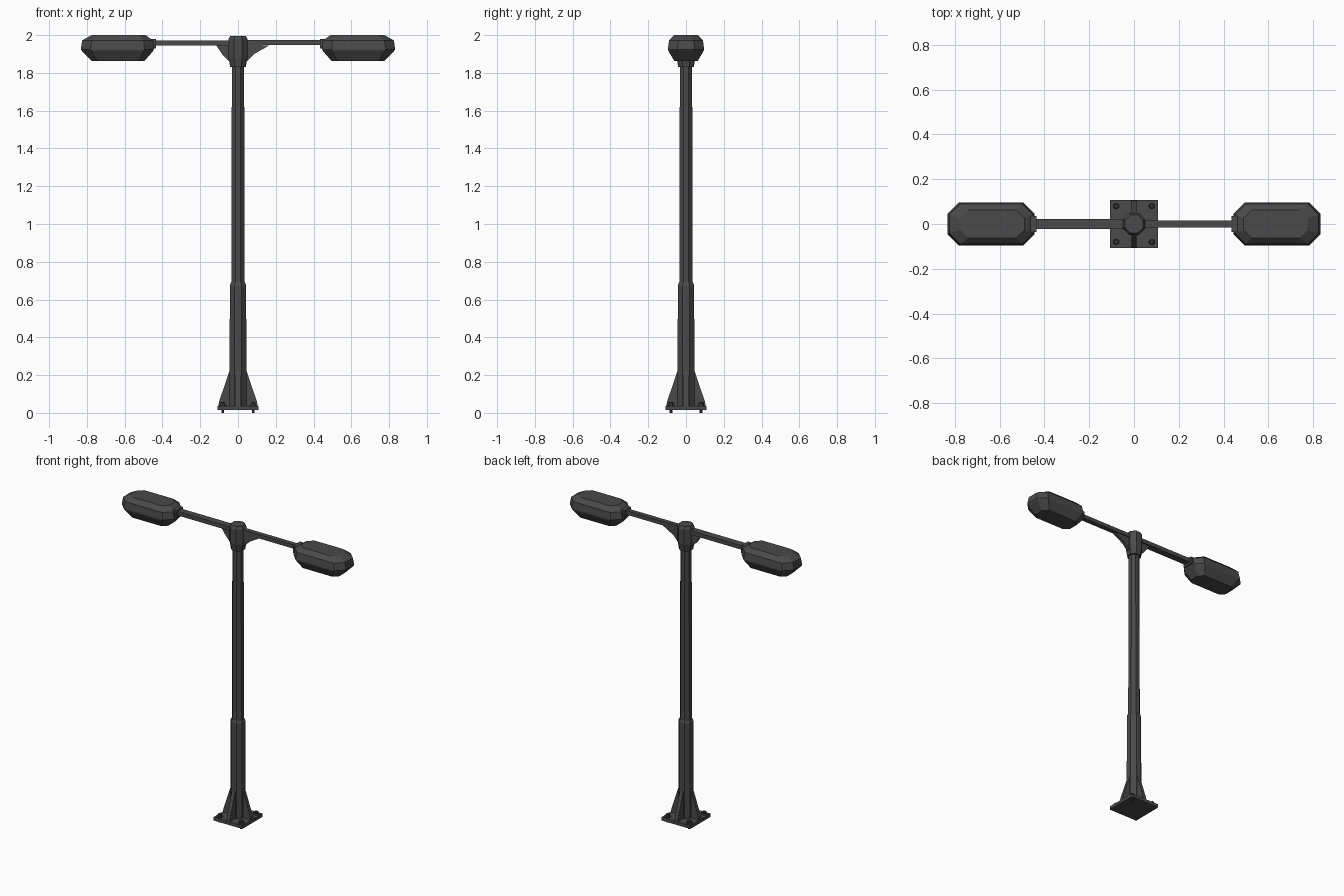
import bpy, bmesh
from math import cos, sin, pi, radians
from mathutils import Matrix, Vector

if "Cube" in bpy.data.objects:
    bpy.data.objects.remove(bpy.data.objects["Cube"])


def material(name, rgb):
    m = bpy.data.materials.new(name)
    m.use_nodes = True
    m.diffuse_color = (*rgb, 1)
    m.node_tree.nodes["Principled BSDF"].inputs["Base Color"].default_value = (*rgb, 1)
    return m


metal = material("dark grey metal", (0.068, 0.067, 0.07))
bolt_metal = material("darker bolt metal", (0.045, 0.045, 0.047))


def finish(name, bm, mat=metal):
    bmesh.ops.recalc_face_normals(bm, faces=bm.faces)
    mesh = bpy.data.meshes.new(name)
    bm.to_mesh(mesh)
    bm.free()
    mesh.materials.append(mat)
    ob = bpy.data.objects.new(name, mesh)
    bpy.context.collection.objects.link(ob)
    return ob


def loft(name, rings, mat=metal):
    """Skin a stack of equal-length point rings and cap both ends."""
    bm = bmesh.new()
    loops = [[bm.verts.new(p) for p in ring] for ring in rings]
    n = len(loops[0])
    for a, b in zip(loops, loops[1:]):
        for i in range(n):
            bm.faces.new((a[i], a[(i + 1) % n], b[(i + 1) % n], b[i]))
    bm.faces.new(loops[0])
    bm.faces.new(loops[-1])
    return finish(name, bm, mat)


def column(name, profile, sides=8, x=0, y=0, mat=metal):
    """Faceted upright part from (radius, height) pairs."""
    angles = [(i + 0.5) * 2 * pi / sides for i in range(sides)]
    return loft(name, [[(x + r * cos(a), y + r * sin(a), z) for a in angles]
                       for r, z in profile], mat)


def plate(name, outline, thickness, angle=0):
    """Upright plate: an (x, z) outline given thickness, turned about z."""
    turn = Matrix.Rotation(angle, 4, 'Z')
    return loft(name, [[turn @ Vector((x, s * thickness / 2, z)) for x, z in outline]
                       for s in (-1, 1)])


def box(name, centre, size):
    bm = bmesh.new()
    bmesh.ops.create_cube(bm, size=1, matrix=Matrix.Translation(centre) @ Matrix.Diagonal((*size, 1)))
    return finish(name, bm)


# Base plate with corner bolts
box("base_plate", (0, 0, 0.026), (0.215, 0.215, 0.022))
for sx in (-1, 1):
    for sy in (-1, 1):
        tag = ("left" if sx > 0 else "right") + ("_back" if sy > 0 else "_front")
        x, y = sx * 0.08, sy * 0.08
        column("bolt_washer_" + tag, [(0.021, 0.036), (0.021, 0.042)], 8, x, y)
        column("bolt_" + tag, [(0.014, 0.04), (0.014, 0.054), (0.009, 0.058)], 6, x, y, bolt_metal)
        column("bolt_shank_" + tag, [(0.008, 0), (0.008, 0.03)], 6, x, y, bolt_metal)

# Tapered fins bracing the foot of the pole
fin = [(0.03, 0.035), (0.105, 0.035), (0.1, 0.06), (0.046, 0.22), (0.03, 0.22)]
for i, side in enumerate(("left", "back", "right", "front")):
    plate("base_fin_" + side, fin, 0.024, radians(90 * i))

# Pole: thick sleeve below, slimmer shaft above
column("lower_sleeve", [(0.048, 0.03), (0.047, 0.675), (0.039, 0.692)])
column("upper_shaft", [(0.038, 0.68), (0.037, 1.3), (0.035, 1.84)])
column("pole_cap", [(0.045, 1.83), (0.048, 1.85), (0.054, 1.88), (0.054, 1.98), (0.044, 1.996)])


def head_ring(sx, x0, x1, half, cut, z):
    """Long eight-sided outline of a lamp head at one height."""
    e = half - cut
    pts = [(x0, -e), (x0 + cut, -half), (x1 - cut, -half), (x1, -e),
           (x1, e), (x1 - cut, half), (x0 + cut, half), (x0, e)]
    return [(sx * x, y, z) for x, y in pts]


# Arms, brackets and lamp heads on both sides
for sx, side in ((1, "left"), (-1, "right")):
    half = 0.016 if sx > 0 else 0.023
    low, high = (1.948, 1.974) if sx > 0 else (1.945, 1.972)
    loft("arm_" + side, [[(sx * x, -half, low), (sx * x, half, low),
                          (sx * x, half, high), (sx * x, -half, high)] for x in (0.03, 0.47)])
    tip = 0.165 if sx > 0 else 0.115
    bracket = [(0.03, 1.85), (0.055, 1.868), (0.085, 1.9), (tip, 1.945), (0.03, 1.95)]
    plate("arm_bracket_" + side, [(sx * x, z) for x, z in bracket], 0.022)
    box("arm_socket_" + side, (sx * 0.455, 0, 1.955), (0.04, 0.07, 0.05))
    loft("lamp_head_" + side, [
        head_ring(sx, 0.495, 0.775, 0.062, 0.03, 1.863),
        head_ring(sx, 0.45, 0.825, 0.093, 0.05, 1.915),
        head_ring(sx, 0.445, 0.832, 0.096, 0.05, 1.925),
        head_ring(sx, 0.45, 0.825, 0.09, 0.05, 1.972),
        head_ring(sx, 0.49, 0.775, 0.062, 0.035, 2.0)])
